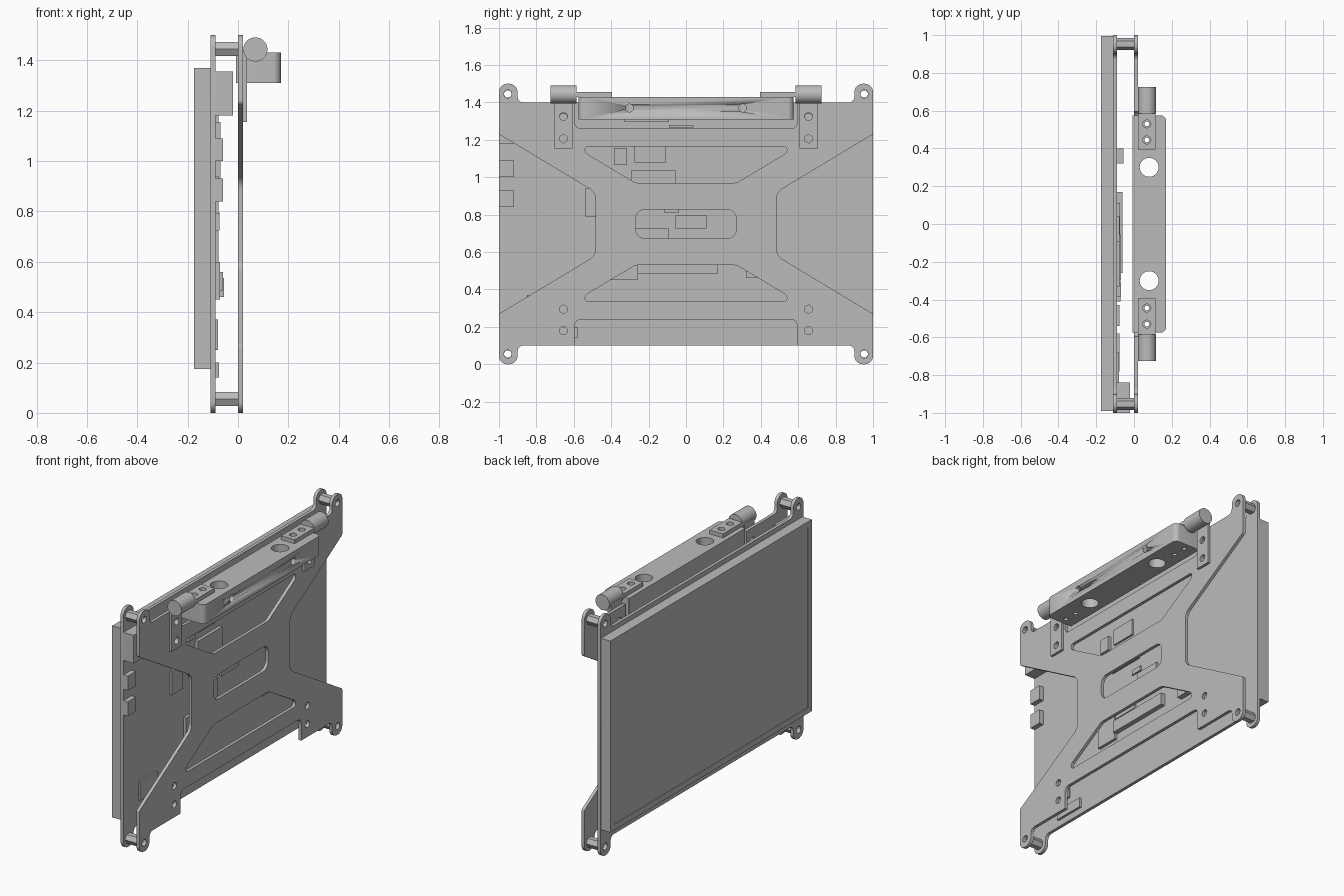
import bpy, bmesh, math
from mathutils import Matrix, Vector

if "Cube" in bpy.data.objects:
    bpy.data.objects.remove(bpy.data.objects["Cube"])

grey = bpy.data.materials.new("plain grey")
grey.use_nodes = True
colour = (0.5, 0.5, 0.5, 1)
grey.diffuse_color = colour
grey.node_tree.nodes["Principled BSDF"].inputs["Base Color"].default_value = colour

MID = 0.75  # half height of the assembly
TO_X = Matrix(((0, 0, 1, 0), (1, 0, 0, 0), (0, 1, 0, 0), (0, 0, 0, 1)))  # profile (y, z) along x
TO_Z = Matrix.Identity(4)                                              # profile (x, y) along z
TO_Y = Matrix(((0, 1, 0, 0), (0, 0, 1, 0), (1, 0, 0, 0), (0, 0, 0, 1)))  # profile (z, x) along y


def finish(name, mesh, smooth=True):
    obj = bpy.data.objects.new(name, mesh)
    bpy.context.collection.objects.link(obj)
    mesh.materials.clear()
    mesh.materials.append(grey)
    if smooth:
        bpy.ops.object.select_all(action='DESELECT')
        obj.select_set(True)
        bpy.context.view_layer.objects.active = obj
        bpy.ops.object.shade_smooth_by_angle(angle=math.radians(35))
    return obj


def box(name, x, y, z):
    bm = bmesh.new()
    bmesh.ops.create_cube(bm, size=1)
    for v in bm.verts:
        v.co = [(a + b) / 2 + c * (b - a) for (a, b), c in zip((x, y, z), v.co)]
    mesh = bpy.data.meshes.new(name)
    bm.to_mesh(mesh)
    bm.free()
    return finish(name, mesh, False)


def circle(u, v, r, n=24):
    return [(u + r * math.cos(i * math.tau / n), v + r * math.sin(i * math.tau / n)) for i in range(n)]


def rounded(corners, steps=6):
    """Fillet each (u, v, radius) corner of a polygon."""
    out = []
    for i, (u, v, r) in enumerate(corners):
        p = Vector((u, v))
        if r == 0:
            out.append(p)
            continue
        a = (Vector(corners[i - 1][:2]) - p).normalized()
        b = (Vector(corners[(i + 1) % len(corners)][:2]) - p).normalized()
        half = a.angle(b) / 2
        mid = p + (a + b).normalized() * r / math.sin(half)
        start, end = p + a * r / math.tan(half) - mid, p + b * r / math.tan(half) - mid
        for k in range(steps + 1):
            d = start.lerp(end, k / steps)
            out.append(mid + d.normalized() * r)
    return out


def four_way(quarter):
    """Mirror a top-right quarter outline across both axes."""
    back = quarter[::-1]
    full = quarter + [(u, -v, r) for u, v, r in back]
    full += [(-u, -v, r) for u, v, r in quarter] + [(-u, v, r) for u, v, r in back]
    return [(u, v + MID, r) for u, v, r in full]


def slab(name, loops, lo, hi, axes):
    """Extrude filled outlines (inner loops become holes) between lo and hi."""
    curve = bpy.data.curves.new(name, 'CURVE')
    curve.dimensions = '2D'
    curve.fill_mode = 'BOTH'
    curve.extrude = (hi - lo) / 2
    for loop in loops:
        s = curve.splines.new('POLY')
        s.points.add(len(loop) - 1)
        for pt, q in zip(s.points, loop):
            pt.co = (q[0], q[1], 0, 1)
        s.use_cyclic_u = True
    temp = bpy.data.objects.new(name + "_curve", curve)
    mesh = bpy.data.meshes.new_from_object(temp)
    bpy.data.objects.remove(temp)
    mesh.transform(axes @ Matrix.Translation((0, 0, (hi + lo) / 2)))
    bm = bmesh.new()
    bm.from_mesh(mesh)
    bmesh.ops.remove_doubles(bm, verts=bm.verts, dist=1e-5)
    bmesh.ops.recalc_face_normals(bm, faces=bm.faces)
    bm.to_mesh(mesh)
    bm.free()
    mesh.name = name
    return finish(name, mesh)


# Shared ears and mounting holes
ear = [(0.9, 0.65, 0.03), (0.9, 0.75, 0.045), (1.0, 0.75, 0.045)]
ear_holes = [circle(s * 0.953, MID + t * 0.695, 0.021) for s in (-1, 1) for t in (-1, 1)]

# Circuit board
slab("circuit_board", [rounded(four_way(ear))] + ear_holes, -0.11, -0.09, TO_X)

# Display with a shallow recessed viewing area
display = box("display_panel", (-0.175, -0.11), (-0.99, 0.995), (0.175, 1.37))
bm = bmesh.new()
bm.from_mesh(display.data)
bm.faces.ensure_lookup_table()
screen = min(bm.faces, key=lambda f: f.calc_center_median().x)
bmesh.ops.inset_region(bm, faces=[screen], thickness=0.05, depth=0)
bmesh.ops.inset_region(bm, faces=[screen], thickness=0.001, depth=-0.004)
bm.to_mesh(display.data)
bm.free()

# Mounting plate with side cutouts, notches and windows
outline = [(0.595, 0.51, 0.035), (0.595, 0.65, 0)] + ear + [(1.0, 0.48, 0.02), (0.485, 0.17, 0.06)]
slot = four_way([(0.27, 0.077, 0.05)])
loops = [rounded(four_way(outline)), rounded(slot)] + ear_holes
for t in (-1, 1):
    half = [(0.27, 0.22, 0.06), (0.555, 0.39, 0.025), (0.53, 0.415, 0.02)]
    window = half + [(-u, v, r) for u, v, r in half[::-1]]
    loops.append(rounded([(u, MID + t * v, r) for u, v, r in window]))
    for s in (-1, 1):
        loops += [circle(s * 0.655, MID + t * d, 0.021) for d in (0.455, 0.57)]
slab("mounting_plate", loops, 0, 0.02, TO_X)

# Hexagonal corner spacers
for s in (-1, 1):
    for t in (-1, 1):
        u, v = s * 0.953, MID + t * 0.695
        slab("corner_spacer", [circle(u, v, 0.032, 6), circle(u, v, 0.02)], -0.09, 0, TO_X)

# Hinge bar with lifting holes and screw holes
bar = [(-0.008, -0.575, 0.004), (0.17, -0.575, 0.03), (0.17, 0.575, 0.03), (-0.008, 0.575, 0.004)]
loops = [rounded(bar)]
for s in (-1, 1):
    loops.append(circle(0.08, s * 0.3, 0.05, 32))
    loops += [circle(0.068, s * y, 0.013, 16) for y in (0.445, 0.53)]
hinge_bar = slab("hinge_bar", loops, 1.31, 1.43, TO_Z)
cutter = slab("bar_cutter", [circle(s * 0.303, 1.37, 0.021) for s in (-1, 1)], 0.1, 0.3, TO_X)
cutter.hide_render = True
mod = hinge_bar.modifiers.new("side_holes", 'BOOLEAN')
mod.operation = 'DIFFERENCE'
mod.solver = 'EXACT'
mod.object = cutter
bpy.context.view_layer.objects.active = hinge_bar
bpy.ops.object.modifier_apply(modifier=mod.name)
bpy.data.objects.remove(cutter)

# Hinges: barrel, top leaf and plate leaf on each side
for s in (-1, 1):
    ends = sorted((s * 0.585, s * 0.725))
    slab("hinge_barrel", [circle(1.443, 0.069, 0.048, 40)], ends[0], ends[1], TO_Y)
    y0, y1 = sorted((s * 0.395, s * 0.6))
    leaf = [(0.021, y0), (0.115, y0), (0.115, y1), (0.021, y1)]
    holes = [circle(0.068, s * y, 0.021) for y in (0.445, 0.53)]
    slab("hinge_top_leaf", [leaf] + holes, 1.43, 1.455, TO_Z)
    y0, y1 = sorted((s * 0.607, s * 0.705))
    leaf = [(y0, 1.155), (y1, 1.155), (y1, 1.44), (y0, 1.44)]
    holes = [circle(s * 0.655, z, 0.021) for z in (1.205, 1.325)]
    slab("hinge_plate_leaf", [leaf] + holes, 0.02, 0.036, TO_X)

# Board components: height, y range, z range
components = {
    "network_port": (0.07, -1.0, -0.84, 1.18, 1.355),
    "upper_port": (0.03, -1.0, -0.92, 1.0, 1.09),
    "lower_port": (0.03, -1.0, -0.92, 0.84, 0.93),
    "side_chip": (0.012, -0.54, -0.43, 0.79, 0.94),
    "top_relay": (0.02, -0.385, -0.315, 1.065, 1.155),
    "top_chip": (0.012, -0.275, -0.11, 1.08, 1.18),
    "middle_chip": (0.02, -0.295, -0.055, 0.9, 1.035),
    "core_chip": (0.016, -0.055, 0.11, 0.725, 0.795),
    "power_chip": (0.012, -0.27, -0.09, 0.58, 0.725),
    "small_chip": (0.01, -0.115, -0.04, 0.81, 0.84),
    "header": (0.03, -0.26, 0.17, 0.485, 0.56),
    "memory_chip": (0.018, -0.41, -0.26, 0.45, 0.6),
    "socket": (0.034, 0.32, 0.4, 0.46, 0.535),
    "edge_connector": (0.012, -0.33, -0.09, 1.295, 1.34),
    "edge_switch": (0.012, -0.09, 0.04, 1.265, 1.28),
    "lower_chip": (0.01, -0.85, -0.68, 0.25, 0.37),
    "lower_block": (0.014, -0.78, -0.58, 0.14, 0.2),
}
for name, (h, y0, y1, z0, z1) in components.items():
    box(name, (-0.09, -0.09 + h), (y0, y1), (z0, z1))
